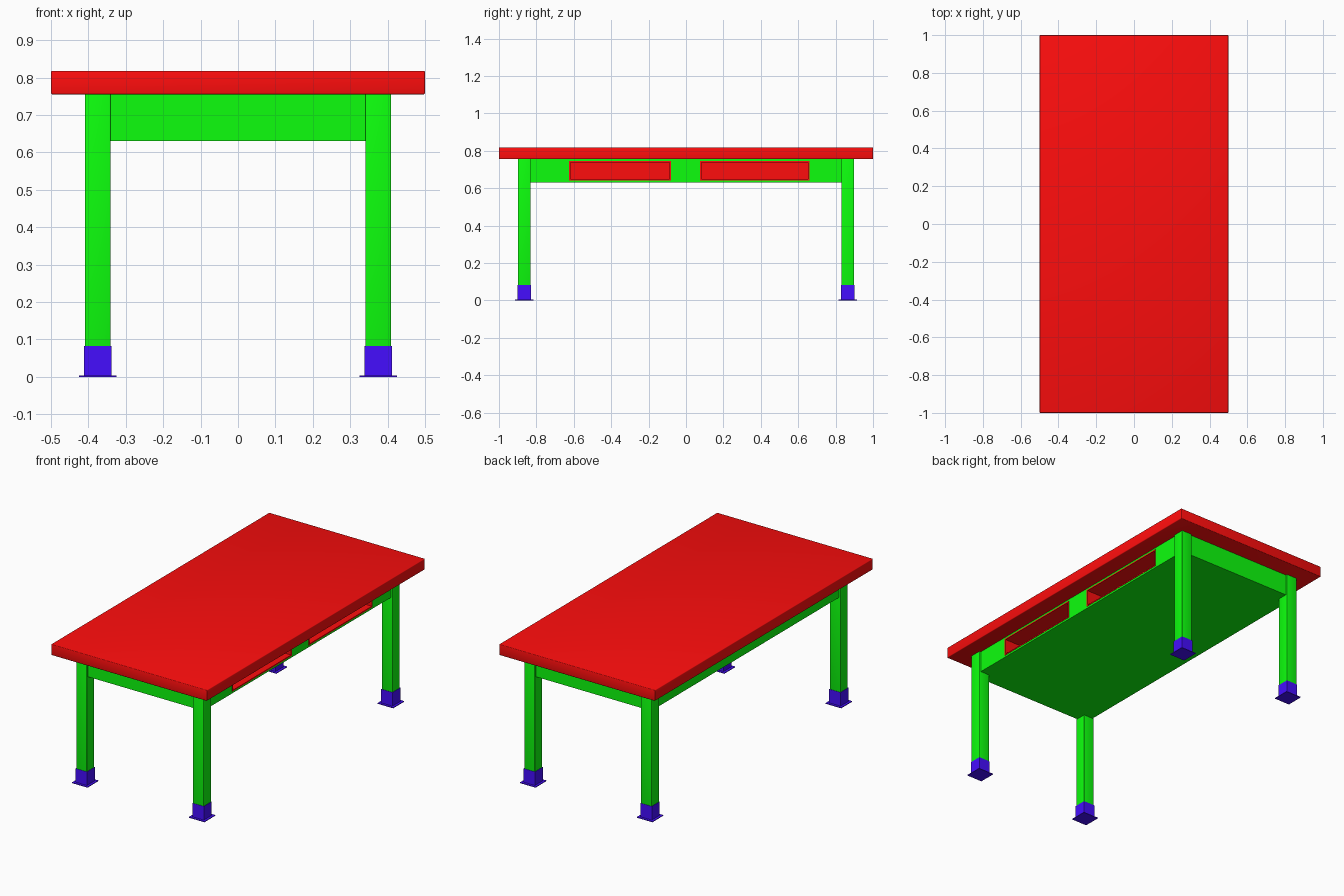
import bpy, bmesh

if "Cube" in bpy.data.objects:
    bpy.data.objects.remove(bpy.data.objects["Cube"])


def material(name, color):
    m = bpy.data.materials.new(name)
    m.diffuse_color = (*color, 1)
    m.use_nodes = True
    m.node_tree.nodes["Principled BSDF"].inputs["Base Color"].default_value = m.diffuse_color
    return m


RED = material("red_paint", (1.0, 0.004, 0.004))
GREEN = material("green_paint", (0.004, 1.0, 0.004))
BLUE = material("blue_paint", (0.06, 0.004, 1.0))


def box(name, lo, hi, mat, bevel=0, open_side=0, depth=0):
    """Box between two corners; open_side hollows it from +x with that rim width."""
    bm = bmesh.new()
    bmesh.ops.create_cube(bm, size=1)
    for v in bm.verts:
        v.co = [lo[i] + (v.co[i] + 0.5) * (hi[i] - lo[i]) for i in range(3)]
    bm.normal_update()
    if open_side:
        face = next(f for f in bm.faces if f.normal.x > 0.9)
        bmesh.ops.inset_region(bm, faces=[face], thickness=open_side)
        cap = bmesh.ops.extrude_discrete_faces(bm, faces=[face])["faces"][0]
        for v in cap.verts:
            v.co.x -= depth
    mesh = bpy.data.meshes.new(name)
    bm.to_mesh(mesh)
    bm.free()
    mesh.materials.append(mat)
    ob = bpy.data.objects.new(name, mesh)
    bpy.context.collection.objects.link(ob)
    if bevel:
        # Narrow softened edges, smooth shaded
        mod = ob.modifiers.new("soft_edge", "BEVEL")
        mod.width, mod.segments = bevel, 3
        mesh.shade_smooth()
    return ob


def post(name, x, y, half, z0, z1, mat, bevel=0):
    return box(name, (x - half, y - half, z0), (x + half, y + half, z1), mat, bevel)


# Table top
box("table_top", (-0.5, -1, 0.755), (0.5, 1, 0.818), RED, bevel=0.004)

# Legs with foot sleeves and floor plates
for sx, side in ((-1, "left"), (1, "right")):
    for sy, end in ((-1, "front"), (1, "back")):
        x, y = sx * 0.375, sy * 0.865
        post(f"{end}_{side}_leg", x, y, 0.0345, 0.01, 0.757, GREEN, 0.003)
        post(f"{end}_{side}_foot", x, y, 0.0365, 0.002, 0.083, BLUE)
        post(f"{end}_{side}_foot_plate", x, y, 0.05, 0, 0.004, BLUE)

# Apron rails and closed underside
AX, AY, Z0, Z1, T = 0.40, 0.89, 0.630, 0.757, 0.02
box("front_rail", (-AX, -AY, Z0), (AX, -AY + T, Z1), GREEN)
box("back_rail", (-AX, AY - T, Z0), (AX, AY, Z1), GREEN)
box("left_rail", (-AX, -AY + T, Z0), (-AX + T, AY - T, Z1), GREEN)
box("underside_panel", (-AX + T, -AY + T, Z0), (AX, AY - T, 0.641), GREEN)

# Drawer side: upright pieces, strip above, and two open drawer trays
drawers = ((-0.625, -0.08), (0.075, 0.66))
edges = [-AY + T, *drawers[0], *drawers[1], AY - T]
for i in range(0, 6, 2):
    box(f"right_rail_part_{i // 2 + 1}", (AX - T, edges[i], 0.641),
        (AX, edges[i + 1], Z1), GREEN)
for i, (y0, y1) in enumerate(drawers, 1):
    box(f"strip_above_drawer_{i}", (AX - T, y0, 0.745), (AX, y1, Z1), GREEN)
    box(f"drawer_tray_{i}", (0.0, y0, 0.641), (AX + 0.002, y1, 0.745), RED,
        open_side=0.01, depth=0.38)
